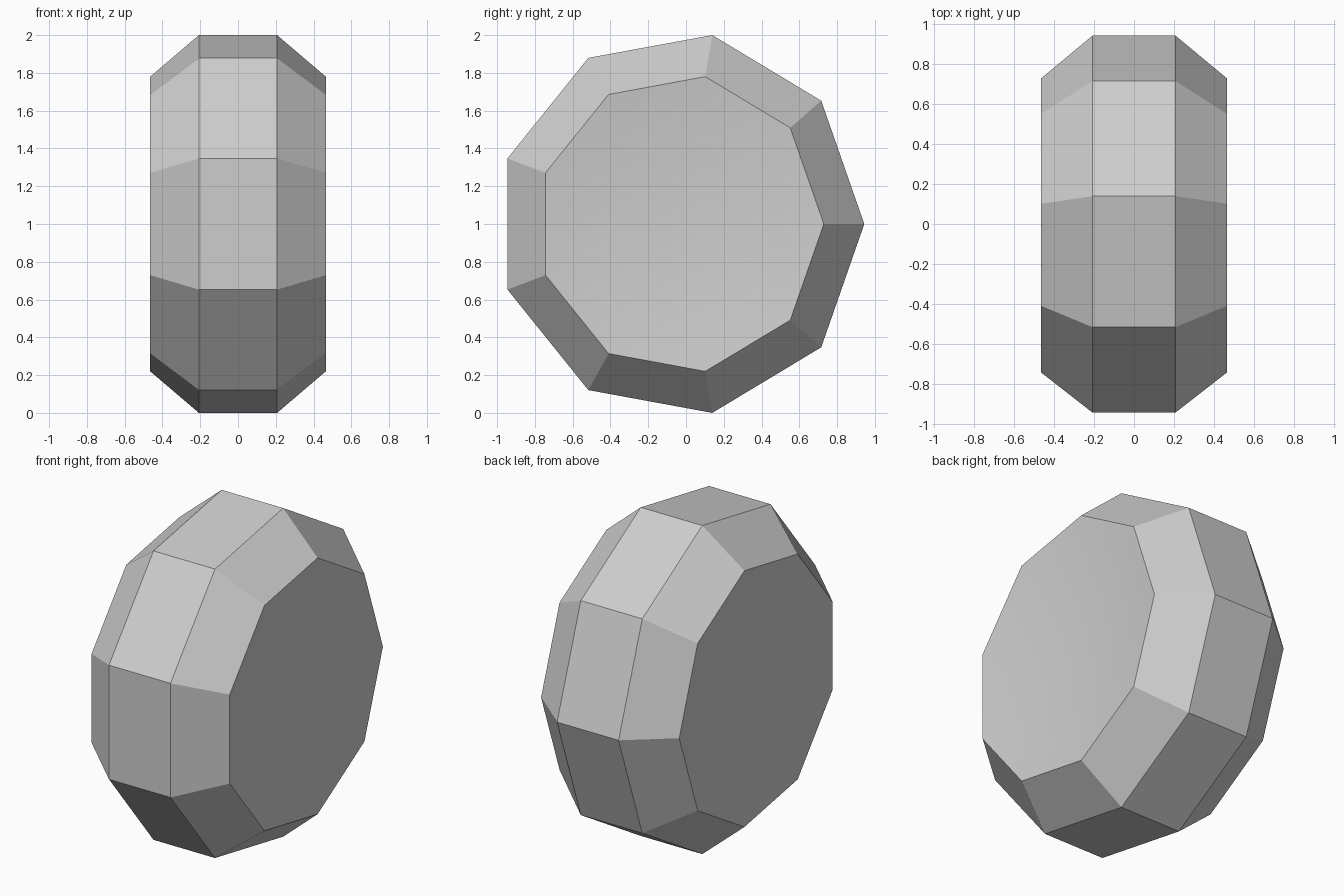
import bpy, bmesh, math

if "Cube" in bpy.data.objects:
    bpy.data.objects.remove(bpy.data.objects["Cube"])

SIDES = 9
RY, RZ = 0.974, 1.0154      # slightly squashed nine-sided outline
CY, CZ = -0.03, 1.0
HALF, RIM = 0.465, 0.78     # half width and outline scale of the side rims
DISH, STEPS = 0.05, 6       # depth of the shallow hollow in each side

grey = bpy.data.materials.new("light grey")
grey.diffuse_color = (0.617, 0.617, 0.617, 1)
grey.use_nodes = True
grey.node_tree.nodes["Principled BSDF"].inputs["Base Color"].default_value = grey.diffuse_color

# Cross-section along the axle: hollow, bevel, tread, bevel, hollow
hollow = [(HALF - DISH * (1 - (k / STEPS) ** 2), RIM * k / STEPS)
          for k in range(1, STEPS + 1)]
right = [(0.207, 1.0)] + hollow[::-1]
profile = [(-x, s) for x, s in reversed(right)] + right

bm = bmesh.new()
rings = []
for x, s in profile:
    angles = [math.tau * i / SIDES for i in range(SIDES)]
    rings.append([bm.verts.new((x, CY + RY * s * math.cos(a),
                                CZ + RZ * s * math.sin(a))) for a in angles])

# Bands: smooth inside the hollows, flat on tread and bevels
for n, (a, b) in enumerate(zip(rings, rings[1:])):
    for i in range(SIDES):
        j = (i + 1) % SIDES
        f = bm.faces.new((a[i], a[j], b[j], b[i]))
        f.smooth = not (STEPS - 1 <= n <= STEPS + 1)

# Centre of each hollow
for ring, x in ((rings[0], DISH - HALF), (rings[-1], HALF - DISH)):
    hub = bm.verts.new((x, CY, CZ))
    for i in range(SIDES):
        bm.faces.new((hub, ring[i], ring[(i + 1) % SIDES])).smooth = True

# Crisp rims
for e in bm.edges:
    if any(not f.smooth for f in e.link_faces):
        e.smooth = False
bmesh.ops.recalc_face_normals(bm, faces=bm.faces)

mesh = bpy.data.meshes.new("wheel")
bm.to_mesh(mesh)
bm.free()
mesh.materials.append(grey)
wheel = bpy.data.objects.new("wheel", mesh)
bpy.context.collection.objects.link(wheel)
